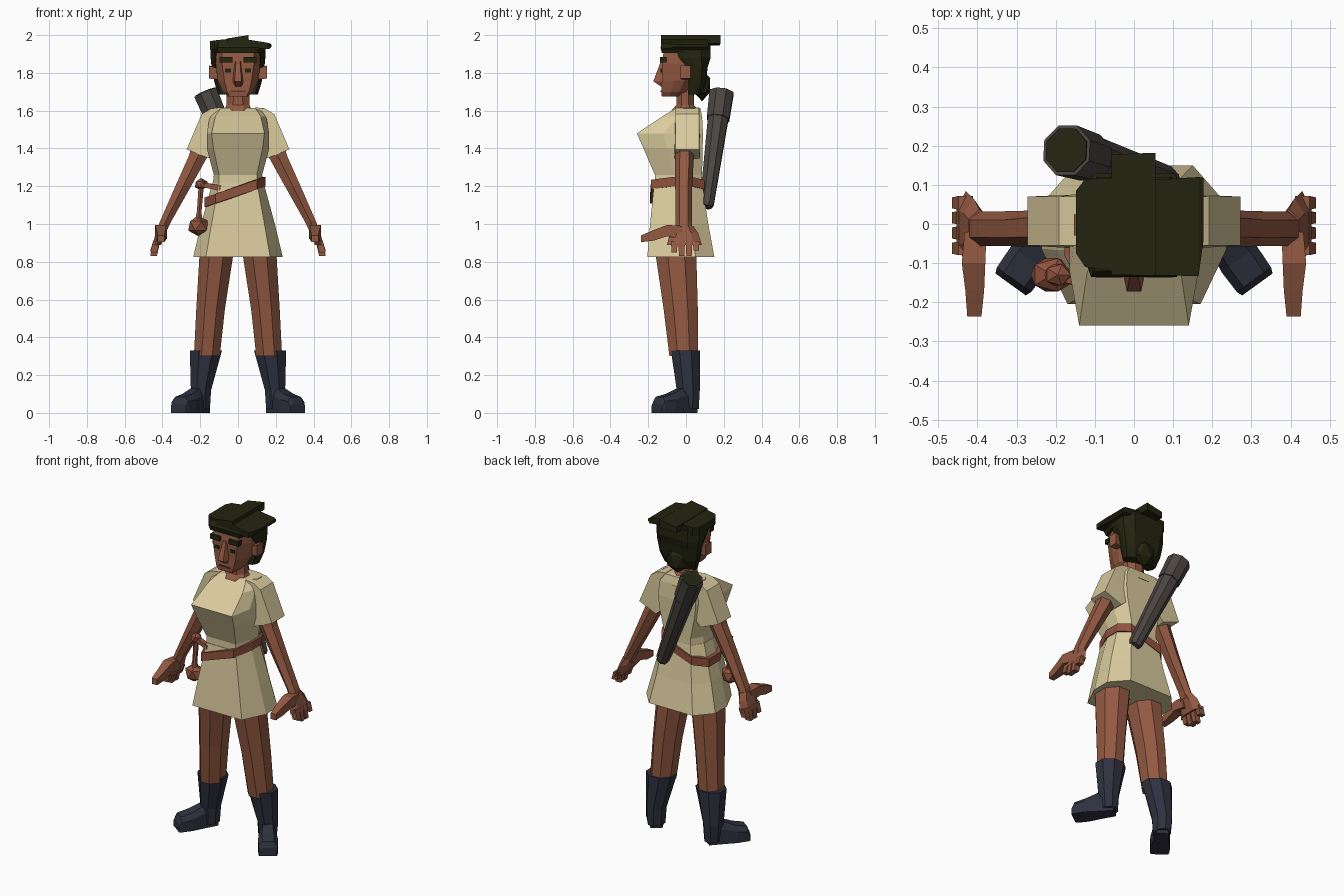
import bpy, bmesh, math
from mathutils import Vector

def material(name, rgb):
    m = bpy.data.materials.new(name)
    m.diffuse_color = (*rgb, 1)
    return m

SKIN = material("brown skin", (0.29, 0.10, 0.054))
LEATHER = material("red leather", (0.28, 0.085, 0.048))
CREAM = material("cream cloth", (0.70, 0.60, 0.34))
HAIR = material("dark green black", (0.017, 0.018, 0.005))
BOOT = material("dark blue leather", (0.028, 0.031, 0.05))
QUIVER = material("grey brown", (0.07, 0.06, 0.054))
LIP = material("dark lip", (0.12, 0.035, 0.02))

def finish(bm, name, mat):
    bmesh.ops.recalc_face_normals(bm, faces=bm.faces)
    me = bpy.data.meshes.new(name)
    bm.to_mesh(me)
    bm.free()
    me.materials.append(mat)
    ob = bpy.data.objects.new(name, me)
    bpy.context.collection.objects.link(ob)
    return ob

def loft(name, rings, mat, sx=1, caps=True):
    """Skin a list of equal point rings; sx=-1 mirrors across x."""
    bm = bmesh.new()
    vs = [[bm.verts.new((p[0] * sx, p[1], p[2])) for p in r] for r in rings]
    n = len(vs[0])
    for a, b in zip(vs, vs[1:]):
        for i in range(n):
            j = (i + 1) % n
            bm.faces.new((a[i], a[j], b[j], b[i]))
    if caps:
        bm.faces.new(vs[0])
        bm.faces.new(vs[-1])
    return finish(bm, name, mat)

def oval(x, y, z, rx, ry, n=8):
    return [(x + rx * math.cos(t), y + ry * math.sin(t), z)
            for t in ((i + 0.5) * math.tau / n for i in range(n))]

def body(z, wf, w, yf, yb, wb):
    """Eight-sided section: front width, side width, front y, back y, back width."""
    a, b = yf + (yb - yf) * 0.4, yf + (yb - yf) * 0.72
    return [(-wf, yf, z), (wf, yf, z), (w, a, z), (w, b, z),
            (wb, yb, z), (-wb, yb, z), (-w, b, z), (-w, a, z)]

def across(x, y0, y1, z0, z1):
    return [(x, y0, z0), (x, y1, z0), (x, y1, z1), (x, y0, z1)]

def box(name, x0, x1, y0, y1, z0, z1, mat, sx=1):
    return loft(name, [across(x0, y0, y1, z0, z1), across(x1, y0, y1, z0, z1)], mat, sx)

def tube(name, pts, mat, n=8, sx=1):
    """Tapered tube through (point, radius) pairs, sections square to its axis."""
    d = (Vector(pts[-1][0]) - Vector(pts[0][0])).normalized()
    u = d.cross(Vector((0, 1, 0.01))).normalized()
    v = d.cross(u)
    rings = [[Vector(p) + r * (u * math.cos(t) + v * math.sin(t))
              for t in ((i + 0.5) * math.tau / n for i in range(n))] for p, r in pts]
    return loft(name, rings, mat, sx)

def ball(name, c, s, mat, sub=2):
    bm = bmesh.new()
    bmesh.ops.create_icosphere(bm, subdivisions=sub, radius=1)
    for v in bm.verts:
        v.co = [c[i] + v.co[i] * s[i] for i in range(3)]
    return finish(bm, name, mat)

# Dress
loft("skirt", [body(0.825, 0.17, 0.237, -0.205, 0.15, 0.15),
               body(1.0, 0.14, 0.195, -0.19, 0.118, 0.12),
               body(1.22, 0.1, 0.135, -0.168, 0.085, 0.09)], CREAM)
loft("bodice", [body(1.2, 0.1, 0.135, -0.165, 0.085, 0.09),
                body(1.26, 0.1, 0.128, -0.165, 0.085, 0.09),
                body(1.40, 0.13, 0.165, -0.225, 0.088, 0.12),
                body(1.48, 0.14, 0.165, -0.26, 0.09, 0.13),
                body(1.57, 0.12, 0.15, -0.125, 0.085, 0.12),
                body(1.615, 0.09, 0.135, -0.05, 0.075, 0.09)], CREAM)

# Belt, slanting down to the pouch side
def belt_ring(k, dz):
    pts = [(-0.12, -0.19), (0.1, -0.185), (0.145, -0.07), (0.145, 0.03),
           (0.1, 0.097), (-0.11, 0.105), (-0.178, 0.03), (-0.178, -0.08)]
    return [(x * k, y * k, 1.175 + 0.34 * x + dz) for x, y in pts]
loft("belt", [belt_ring(0.9, -0.025), belt_ring(1, -0.025),
              belt_ring(1, 0.025), belt_ring(0.9, 0.025)], LEATHER)

# Pouch hanging from the belt
ball("pouch", (-0.21, -0.13, 0.99), (0.06, 0.05, 0.055), LEATHER, 1)
tube("pouch_strap", [((-0.21, -0.13, 1.0), 0.024), ((-0.205, -0.13, 1.07), 0.014),
                     ((-0.195, -0.13, 1.2), 0.016)], LEATHER, 6)
ball("pouch_toggle", (-0.195, -0.13, 1.21), (0.038, 0.032, 0.033), LEATHER, 1)
tube("toggle_strap", [((-0.2, -0.13, 1.21), 0.018), ((-0.09, -0.16, 1.19), 0.02)], LEATHER, 4)

for side, s in (("left", 1), ("right", -1)):
    # Legs and boots
    loft(side + "_leg", [oval(0.165, -0.012, 0.30, 0.074, 0.082),
                         oval(0.145, -0.028, 0.55, 0.082, 0.098),
                         oval(0.112, -0.055, 0.86, 0.098, 0.118)], SKIN, s)
    loft(side + "_boot_shaft", [oval(0.195, 0.012, 0.02, 0.05, 0.06),
                                oval(0.196, 0.012, 0.12, 0.058, 0.066),
                                oval(0.17, -0.003, 0.33, 0.092, 0.083)], BOOT, s)
    foot = []
    for t, w, h in ((0, 0.034, 0.11), (0.09, 0.045, 0.13), (0.16, 0.056, 0.1), (0.225, 0.054, 0.085),
                    (0.24, 0.048, 0.05)):
        cx, cy = 0.175 + 0.585 * t, 0.04 - 0.81 * t
        foot.append([(cx + 0.81 * a, cy + 0.585 * a, z)
                     for a, z in ((-w, 0), (w, 0), (w, h * 0.7), (w * 0.6, h),
                                  (-w * 0.6, h), (-w, h * 0.7))])
    loft(side + "_boot_foot", foot, BOOT, s)

    # Sleeves: quad rings running from shoulder to cuff
    loft(side + "_sleeve", [[(xt, -0.055, zt), (xt, 0.07, zt), (xb, 0.075, zb), (xb, -0.062, zb)]
                            for xt, zt, xb, zb in ((0.09, 1.618, 0.1, 1.4), (0.145, 1.61, 0.13, 1.37),
                                                   (0.192, 1.582, 0.14, 1.36), (0.272, 1.395, 0.155, 1.348))],
         CREAM, s)

    # Arms and hands
    loft(side + "_arm", [oval(0.195, -0.008, 1.42, 0.055, 0.05, 6),
                         oval(0.21, -0.008, 1.36, 0.058, 0.05, 6),
                         oval(0.29, -0.012, 1.2, 0.048, 0.045, 6),
                         oval(0.385, -0.012, 1.01, 0.034, 0.044, 6),
                         oval(0.4, -0.012, 0.97, 0.03, 0.046, 6)], SKIN, s)
    loft(side + "_palm", [oval(0.395, -0.012, 0.99, 0.032, 0.05, 6),
                          oval(0.41, -0.01, 0.95, 0.03, 0.075, 6),
                          oval(0.43, -0.008, 0.89, 0.027, 0.092, 6)], SKIN, s)
    for i, (y, tip) in enumerate(((-0.062, 0.85), (-0.023, 0.83), (0.016, 0.83), (0.054, 0.86))):
        loft(f"{side}_finger_{i + 1}", [oval(0.43, y, 0.91, 0.026, 0.025, 4),
                                        oval(0.447, y, tip, 0.025, 0.02, 4)], SKIN, s)
    loft(side + "_thumb", [[(x - w, y, z - h), (x + w, y, z - h), (x + w, y, z + h), (x - w, y, z + h)]
                           for x, y, z, w, h in ((0.405, -0.02, 0.955, 0.028, 0.035),
                                                 (0.41, -0.1, 0.965, 0.03, 0.03),
                                                 (0.407, -0.17, 0.94, 0.024, 0.028),
                                                 (0.408, -0.237, 0.922, 0.018, 0.018))], SKIN, s)

    # Ears, brows and eyes
    loft(side + "_ear", [across(0.1, -0.02, 0.015, 1.765, 1.82),
                         across(0.153, -0.03, 0.025, 1.77, 1.84)], SKIN, s)
    box(side + "_brow", 0.03, 0.098, -0.137, -0.1, 1.855, 1.883, HAIR, s)
    box(side + "_eye", 0.038, 0.07, -0.134, -0.127, 1.803, 1.822, HAIR, s)

# Head, neck and face
loft("neck", [oval(0, -0.005, 1.56, 0.095, 0.1), oval(0, -0.005, 1.605, 0.078, 0.075),
              oval(0, -0.005, 1.63, 0.066, 0.05), oval(0, -0.005, 1.75, 0.064, 0.05)], SKIN)
loft("head", [body(1.675, 0.045, 0.055, -0.128, -0.04, 0.04),
              body(1.70, 0.058, 0.08, -0.131, 0.0, 0.06),
              body(1.76, 0.072, 0.108, -0.128, 0.04, 0.07),
              body(1.85, 0.085, 0.118, -0.128, 0.08, 0.08),
              body(1.93, 0.085, 0.115, -0.115, 0.08, 0.08)], SKIN)
loft("nose", [[(-w, -0.12, z), (w, -0.12, z), (w * 0.6, y, z), (-w * 0.6, y, z)]
              for z, w, y in ((1.728, 0.022, -0.132), (1.755, 0.03, -0.173),
                              (1.86, 0.018, -0.134))], SKIN)
box("mouth", -0.04, 0.04, -0.135, -0.128, 1.700, 1.708, LIP)

# Hair: back mass, fringe, bun and crown slabs
loft("hair_back", [body(1.685, 0.09, 0.105, 0.01, 0.08, 0.06),
                   body(1.75, 0.11, 0.125, 0.015, 0.105, 0.08),
                   body(1.83, 0.12, 0.14, 0.005, 0.115, 0.09),
                   body(1.88, 0.12, 0.145, -0.04, 0.13, 0.1),
                   body(1.95, 0.12, 0.145, -0.06, 0.13, 0.1)], HAIR)
loft("hair_fringe", [body(1.905, 0.1, 0.13, -0.128, 0.11, 0.1),
                     body(1.935, 0.11, 0.145, -0.135, 0.12, 0.1),
                     body(1.965, 0.1, 0.12, -0.12, 0.12, 0.09)], HAIR)
ball("hair_bun", (0, 0.085, 1.735), (0.075, 0.05, 0.085), HAIR, 1)
loft("crown_middle", [across(-0.058, -0.13, 0.178, 1.945, 1.982),
                      across(0.055, -0.132, 0.182, 1.955, 2.0)], HAIR)
loft("crown_right", [across(-0.148, -0.075, 0.085, 1.925, 1.968),
                     across(-0.125, -0.11, 0.115, 1.925, 1.972),
                     across(0.0, -0.128, 0.12, 1.94, 1.985)], HAIR)
loft("crown_left", [across(0.0, -0.13, 0.11, 1.94, 1.985),
                    across(0.165, -0.133, 0.12, 1.925, 1.958),
                    across(0.178, -0.04, 0.118, 1.938, 1.95)], HAIR)

# Quiver slung across the back
top, low = Vector((-0.172, 0.188, 1.695)), Vector((0.088, 0.108, 1.09))
at = lambda t: low.lerp(top, t)
tube("quiver_body", [(at(0), 0.032), (at(0.03), 0.04), (at(0.85), 0.06)], QUIVER)
tube("quiver_collar", [(at(0.77), 0.064), (at(1), 0.069)], QUIVER)
tube("quiver_mouth", [(at(0.99), 0.06), (at(1.006), 0.06)], HAIR)
